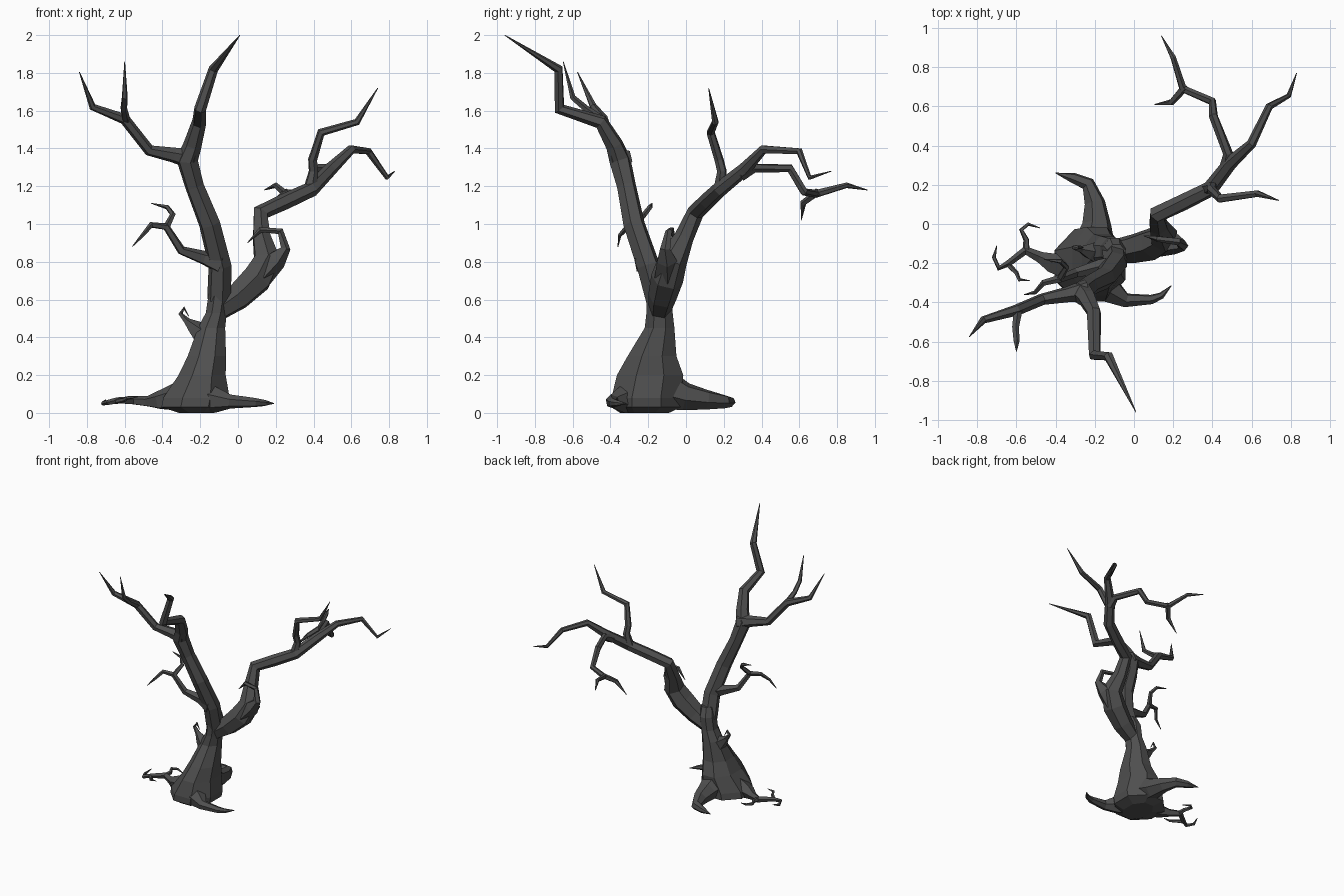
import bpy, bmesh, math
from mathutils import Vector

bark = bpy.data.materials.new("dark grey bark")
bark.diffuse_color = (0.078, 0.078, 0.078, 1)


def finish(name, bm):
    bmesh.ops.recalc_face_normals(bm, faces=bm.faces[:])
    mesh = bpy.data.meshes.new(name)
    bm.to_mesh(mesh)
    bm.free()
    mesh.materials.append(bark)
    bpy.context.collection.objects.link(bpy.data.objects.new(name, mesh))


def loft(name, rings):
    """Skin a list of equal-sided rings of points and cap both ends."""
    bm = bmesh.new()
    loops = [[bm.verts.new((p[0], p[1], max(p[2], 0))) for p in ring] for ring in rings]
    n = len(loops[0])
    for a, b in zip(loops, loops[1:]):
        for i in range(n):
            j = (i + 1) % n
            bm.faces.new((a[i], a[j], b[j], b[i]))
    bm.faces.new(loops[0][::-1])
    bm.faces.new(loops[-1])
    finish(name, bm)


def limb(name, *path, sides=6):
    """Bent faceted tube through (x, y, z, radius) points."""
    pts = [Vector(p[:3]) for p in path]
    last = len(pts) - 1
    rings, side = [], None
    for i, p in enumerate(pts):
        d_in = (p - pts[max(i - 1, 0)]).normalized()
        d_out = (pts[min(i + 1, last)] - p).normalized()
        t = (d_in + d_out).normalized()
        if side is None:
            side = t.orthogonal()
        side = (side - t * side.dot(t)).normalized()
        up = t.cross(side)
        r = max(path[i][3] * 1.08, 0.002)
        rings.append([p + r * (math.cos(a) * side + math.sin(a) * up)
                      for a in (2 * math.pi * k / sides for k in range(sides))])
    loft(name, rings)


# Trunk: flared, faceted rings (x, y, z, x radius, y radius)
trunk = [(-.22, -.22, 0, .10, .14), (-.23, -.21, .03, .19, .20),
         (-.22, -.21, .08, .19, .20), (-.19, -.19, .20, .135, .19),
         (-.165, -.18, .30, .11, .14), (-.14, -.14, .45, .078, .085),
         (-.115, -.14, .53, .06, .075), (-.10, -.14, .63, .06, .075),
         (-.09, -.155, .70, .05, .055)]
loft("trunk", [[(x + rx * math.cos(a), y + ry * math.sin(a), z)
                for a in (math.tau * (k + .5) / 8 for k in range(8))]
               for x, y, z, rx, ry in trunk])

# Left bough and its forks
limb("left_bough", (-.10, -.15, .60, .06), (-.095, -.20, .78, .058), (-.15, -.275, 1.0, .054),
     (-.23, -.315, 1.2, .048), (-.27, -.35, 1.34, .055), (-.24, -.38, 1.42, .045),
     (-.205, -.45, 1.54, .036), (-.20, -.67, 1.61, .03), (-.13, -.675, 1.82, .024), (.01, -.96, 2.0, 0))
limb("left_fork", (-.24, -.34, 1.345, .055), (-.34, -.36, 1.365, .038), (-.47, -.385, 1.39, .028),
     (-.60, -.44, 1.555, .027), (-.77, -.49, 1.62, .018), (-.84, -.575, 1.805, 0))
limb("left_fork_spike", (-.59, -.43, 1.54, .022), (-.605, -.53, 1.61, .017),
     (-.60, -.60, 1.67, .015), (-.60, -.65, 1.86, 0), sides=5)

# Small twig on the left bough
limb("left_twig", (-.09, -.22, .79, .055), (-.18, -.22, .82, .036), (-.30, -.25, .86, .023),
     (-.38, -.28, .985, .019), (-.46, -.30, .995, .015), (-.505, -.35, .94, .01),
     (-.56, -.36, .88, 0), sides=5)
limb("left_twig_curl", (-.38, -.28, .98, .018), (-.345, -.22, 1.05, .014),
     (-.375, -.19, 1.09, .012), (-.46, -.18, 1.11, 0), sides=5)

# Right bough and its forks
limb("right_bough", (-.11, -.14, .54, .055), (0, -.125, .615, .07), (.10, -.10, .71, .08),
     (.155, -.07, .81, .072), (.125, -.01, .93, .048), (.12, .05, 1.06, .042),
     (.25, .11, 1.12, .04), (.39, .18, 1.185, .038), (.49, .31, 1.29, .033),
     (.60, .41, 1.395, .023), (.69, .60, 1.385, .018), (.79, .655, 1.245, .012), (.83, .77, 1.28, 0))
limb("right_hook", (.12, -.10, .73, .065), (.20, -.10, .81, .053), (.25, -.11, .87, .026),
     (.225, -.09, .96, .018), (.12, -.075, .97, .014), (.05, -.06, .90, 0), sides=5)
limb("right_upper_fork", (.38, .18, 1.18, .034), (.40, .19, 1.28, .024), (.395, .175, 1.34, .023),
     (.44, .13, 1.485, .021), (.63, .155, 1.54, .017), (.74, .12, 1.72, 0))
limb("right_back_fork", (.47, .29, 1.26, .033), (.48, .36, 1.295, .024), (.405, .55, 1.295, .022),
     (.40, .625, 1.17, .02), (.25, .69, 1.16, .02), (.20, .85, 1.205, .014), (.14, .96, 1.18, 0))
limb("right_back_spur", (.26, .70, 1.17, .02), (.19, .62, 1.11, .016), (.105, .61, 1.02, 0), sides=5)

# Curled thorn on the trunk
limb("trunk_thorn", (-.15, -.15, .38, .075), (-.23, -.14, .45, .04), (-.27, -.13, .485, .018),
     (-.305, -.12, .525, .012), (-.285, -.12, .555, .009), (-.26, -.12, .51, 0), sides=5)

# Roots spreading over the ground
limb("back_root", (-.20, -.10, .12, .10), (-.19, 0, .085, .07), (-.20, .11, .07, .05),
     (-.235, .205, .06, .034), (-.31, .235, .058, .025), (-.40, .26, .055, 0))
limb("right_root", (-.20, -.28, .08, .08), (-.12, -.34, .07, .065), (-.04, -.39, .06, .035),
     (.09, -.385, .055, .023), (.14, -.365, .052, .016), (.19, -.315, .05, 0))
limb("left_root", (-.28, -.22, .09, .085), (-.42, -.20, .065, .048), (-.48, -.17, .06, .028),
     (-.555, -.135, .065, .022), (-.64, -.20, .065, .016), (-.69, -.225, .055, .013),
     (-.715, -.17, .05, .01), (-.70, -.11, .07, 0), sides=5)
limb("left_root_curl", (-.55, -.14, .065, .018), (-.55, -.08, .07, .014), (-.575, -.03, .075, .011),
     (-.54, 0, .07, .009), (-.48, -.02, .06, 0), sides=5)
limb("left_root_tip", (-.65, -.20, .06, .014), (-.60, -.25, .07, .011), (-.585, -.285, .08, .009),
     (-.53, -.29, .085, 0), sides=5)
